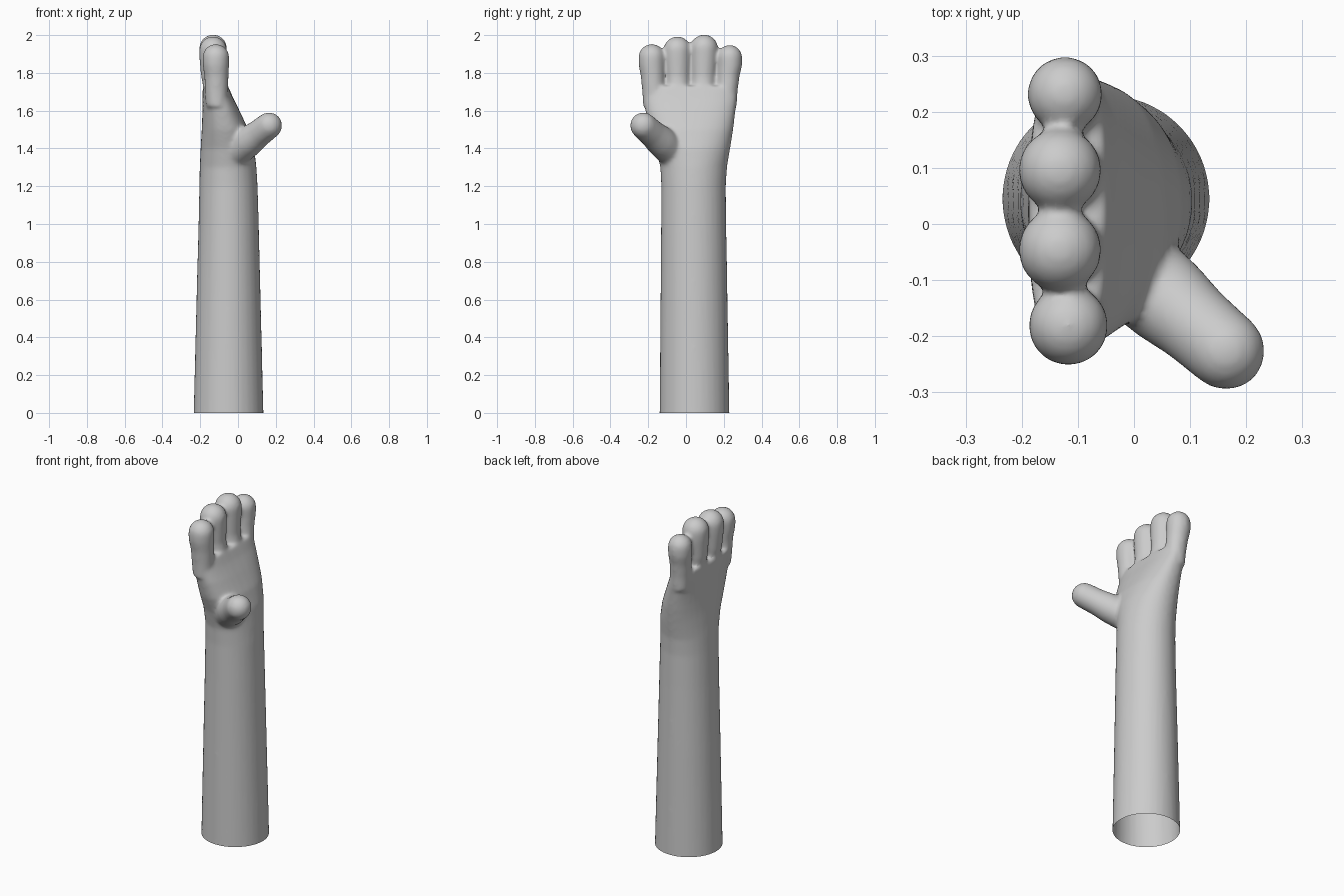
import bpy, bmesh, math
from mathutils import Matrix, Vector

if "Cube" in bpy.data.objects:
    bpy.data.objects.remove(bpy.data.objects["Cube"])

SEG = 32


def loft(bm, rings, matrix=Matrix.Identity(4)):
    """Closed skin through rings of (z, cx, cy, rx, ry, squareness)."""
    loops = []
    for z, cx, cy, rx, ry, n in rings:
        loop = []
        for i in range(SEG):
            a = 2 * math.pi * i / SEG
            c, s = math.cos(a), math.sin(a)
            x = cx + rx * math.copysign(abs(c) ** (2 / n), c)
            y = cy + ry * math.copysign(abs(s) ** (2 / n), s)
            loop.append(bm.verts.new(matrix @ Vector((x, y, z))))
        loops.append(loop)
    for a, b in zip(loops, loops[1:]):
        for i in range(SEG):
            j = (i + 1) % SEG
            bm.faces.new((a[i], a[j], b[j], b[i]))
    bm.faces.new(loops[0][::-1])
    bm.faces.new(loops[-1])


def span(z, x0, x1, y0, y1, n=2.0):
    return (z, (x0 + x1) / 2, (y0 + y1) / 2, (x1 - x0) / 2, (y1 - y0) / 2, n)


def digit(bm, stations, tip_z, matrix=Matrix.Identity(4)):
    """Round finger through (z, cx, cy, r) stations with a domed tip."""
    rings = [(z, cx, cy, r, r, 2) for z, cx, cy, r in stations]
    _, cx, cy, r = stations[-1]
    base = tip_z - r
    for k in range(8):
        a = math.pi / 2 * k / 8 + 0.02
        rr = r * math.cos(a)
        rings.append((base + r * math.sin(a), cx, cy, rr, rr, 2))
    rings.append((tip_z, cx, cy, r * 0.06, r * 0.06, 2))
    loft(bm, rings, matrix)


bm = bmesh.new()

# Forearm and palm
loft(bm, [
    span(-0.12, -0.238, 0.138, -0.143, 0.233),
    span(0.0, -0.235, 0.135, -0.140, 0.230),
    span(0.6, -0.220, 0.120, -0.135, 0.220),
    span(1.0, -0.209, 0.110, -0.132, 0.213),
    span(1.2, -0.205, 0.104, -0.131, 0.211),
    span(1.3, -0.203, 0.098, -0.136, 0.217),
    span(1.4, -0.198, 0.086, -0.160, 0.234, 2.1),
    span(1.5, -0.192, 0.055, -0.195, 0.250, 2.3),
    span(1.6, -0.188, 0.008, -0.215, 0.262, 2.5),
    span(1.67, -0.189, -0.027, -0.223, 0.270, 2.7),
    span(1.73, -0.186, -0.052, -0.225, 0.272, 2.9),
])

# Four fingers: y at the root, y at the tip, x, radius, top height
for y0, y1, x, r, top in [
    (-0.170, -0.181, -0.117, 0.071, 1.953),
    (-0.042, -0.046, -0.132, 0.074, 1.993),
    (0.090, 0.096, -0.132, 0.074, 2.003),
    (0.215, 0.231, -0.123, 0.067, 1.948),
]:
    digit(bm, [(1.62, -0.112, y0, r * 0.80),
               (1.70, -0.114, y0, r * 0.87),
               (1.78, x + 0.003, (y0 + y1) / 2, r * 0.90),
               (top - 0.11, x, y1, r * 0.99),
               (top - r, x, y1, r)], top)

# Thumb, leaning out of the palm
root, tip = Vector((0.0, -0.085, 1.395)), Vector((0.164, -0.226, 1.521))
axis = tip - root
lean = Matrix.Translation(root) @ axis.to_track_quat('Z', 'Y').to_matrix().to_4x4()
length = axis.length
digit(bm, [(-0.03, 0, 0, 0.085), (length * 0.35, 0, 0, 0.082),
           (length * 0.65, 0, 0, 0.073), (length, 0, 0, 0.070)],
      length + 0.070, lean)

bmesh.ops.recalc_face_normals(bm, faces=bm.faces[:])
mesh = bpy.data.meshes.new("arm_and_hand")
bm.to_mesh(mesh)
bm.free()
arm = bpy.data.objects.new("arm_and_hand", mesh)
bpy.context.collection.objects.link(arm)
bpy.context.view_layer.objects.active = arm
arm.select_set(True)

# Fuse the parts into one skin and soften the joins
remesh = arm.modifiers.new("fuse", 'REMESH')
remesh.mode = 'VOXEL'
remesh.voxel_size = 0.009
soften = arm.modifiers.new("soften", 'SMOOTH')
soften.factor = 0.5
soften.iterations = 14
for name in ("fuse", "soften"):
    bpy.ops.object.modifier_apply(modifier=name)

# Open the cut end of the forearm at the ground
bm = bmesh.new()
bm.from_mesh(arm.data)
bmesh.ops.bisect_plane(bm, geom=bm.verts[:] + bm.edges[:] + bm.faces[:],
                       plane_co=(0, 0, 0), plane_no=(0, 0, 1), clear_inner=True)
for f in bm.faces:
    f.smooth = True
bm.to_mesh(arm.data)
bm.free()

# Plain grey skin
skin = bpy.data.materials.new("light_grey")
skin.diffuse_color = (0.6, 0.6, 0.6, 1)
skin.use_nodes = True
skin.node_tree.nodes["Principled BSDF"].inputs["Base Color"].default_value = skin.diffuse_color
arm.data.materials.clear()
arm.data.materials.append(skin)
